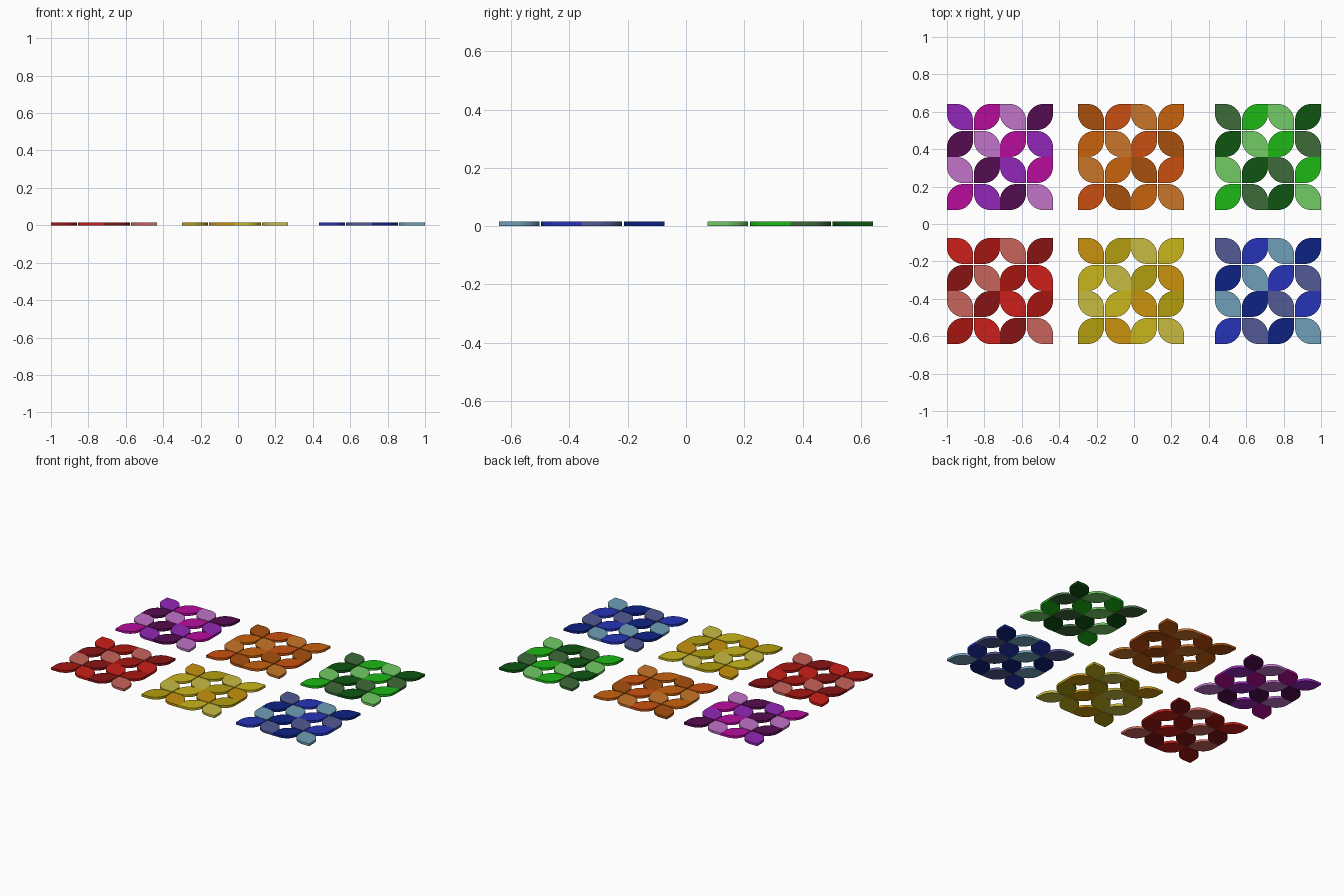
import bpy, bmesh, math

if "Cube" in bpy.data.objects:
    bpy.data.objects.remove(bpy.data.objects["Cube"])

SIDE, GAP, RADIUS, THICK = 0.139, 0.0055, 0.087, 0.016
WIDTH = 4 * SIDE + 2 * GAP
ARC = 12

# four shades (A, B, C, D) per tile panel, and the panel centre
PANELS = {
    "purple": ((-1 + WIDTH / 2, 0.358), ("9226B8", "B80C9E", "C173C8", "560C52")),
    "orange": ((-0.0165, 0.358), ("A8500E", "CA4F10", "C97629", "C8620C")),
    "green": ((1 - WIDTH / 2, 0.358), ("3D6B3A", "1DB815", "72CA66", "0F5510")),
    "red": ((-1 + WIDTH / 2, -0.358), ("CC1F18", "A61610", "C8645C", "881414")),
    "yellow": ((-0.0165, -0.358), ("C8920F", "B39E10", "C9BB42", "C9B61C")),
    "blue": ((1 - WIDTH / 2, -0.358), ("525A94", "2633B8", "6F9FB8", "0D2284")),
}
LAYOUT = ("ABCD", "DCBA", "CDAB", "BADC")     # rows from back to front


def material(name, code):
    def linear(i):
        c = int(code[i:i + 2], 16) / 255
        return c / 12.92 if c < 0.04045 else ((c + 0.055) / 1.055) ** 2.4
    mat = bpy.data.materials.new(name)
    mat.diffuse_color = (linear(0), linear(2), linear(4), 1)
    mat.use_nodes = True
    mat.node_tree.nodes["Principled BSDF"].inputs["Base Color"].default_value = mat.diffuse_color
    return mat


def petal_outline(flip):
    # square with two opposite corners rounded; flip mirrors it in x
    h, c = SIDE / 2, SIDE / 2 - RADIUS
    pts = [(-h, -h)]
    for sx, start in ((1, -90), (-1, 90)):
        for i in range(ARC + 1):
            a = math.radians(start + 90 * i / ARC)
            pts.append((sx * c + RADIUS * math.cos(a), -sx * c + RADIUS * math.sin(a)))
        if sx == 1:
            pts.append((h, h))
    return [(-x, y) for x, y in reversed(pts)] if flip else pts


def petal(name, x, y, flip, mat):
    bm = bmesh.new()
    face = bm.faces.new([bm.verts.new((px, py, 0)) for px, py in petal_outline(flip)])
    top = bmesh.ops.extrude_face_region(bm, geom=[face], use_keep_orig=True)
    verts = [v for v in top["geom"] if isinstance(v, bmesh.types.BMVert)]
    bmesh.ops.translate(bm, vec=(0, 0, THICK), verts=verts)
    bmesh.ops.recalc_face_normals(bm, faces=bm.faces)
    mesh = bpy.data.meshes.new(name)
    bm.to_mesh(mesh)
    bm.free()
    mesh.materials.append(mat)
    obj = bpy.data.objects.new(name, mesh)
    obj.location = (x, y, 0)
    bpy.context.collection.objects.link(obj)
    obj.select_set(True)
    bpy.context.view_layer.objects.active = obj


# petal centres along one axis: two pairs that touch in the middle
near, far = SIDE / 2, SIDE * 1.5 + GAP
OFFSETS = (-far, -near, near, far)

for colour, ((cx, cy), codes) in PANELS.items():
    mats = {k: material(f"{colour}_shade_{k}", code) for k, code in zip("ABCD", codes)}
    for r, row in enumerate(LAYOUT):
        for c, key in enumerate(row):
            # sharp tips point at the centre of each 2 x 2 flower
            flip = (r + c) % 2 == 0
            petal(f"{colour}_petal_{r + 1}_{c + 1}", cx + OFFSETS[c], cy - OFFSETS[r],
                  flip, mats[key])

bpy.ops.object.shade_smooth_by_angle(angle=math.radians(30))
